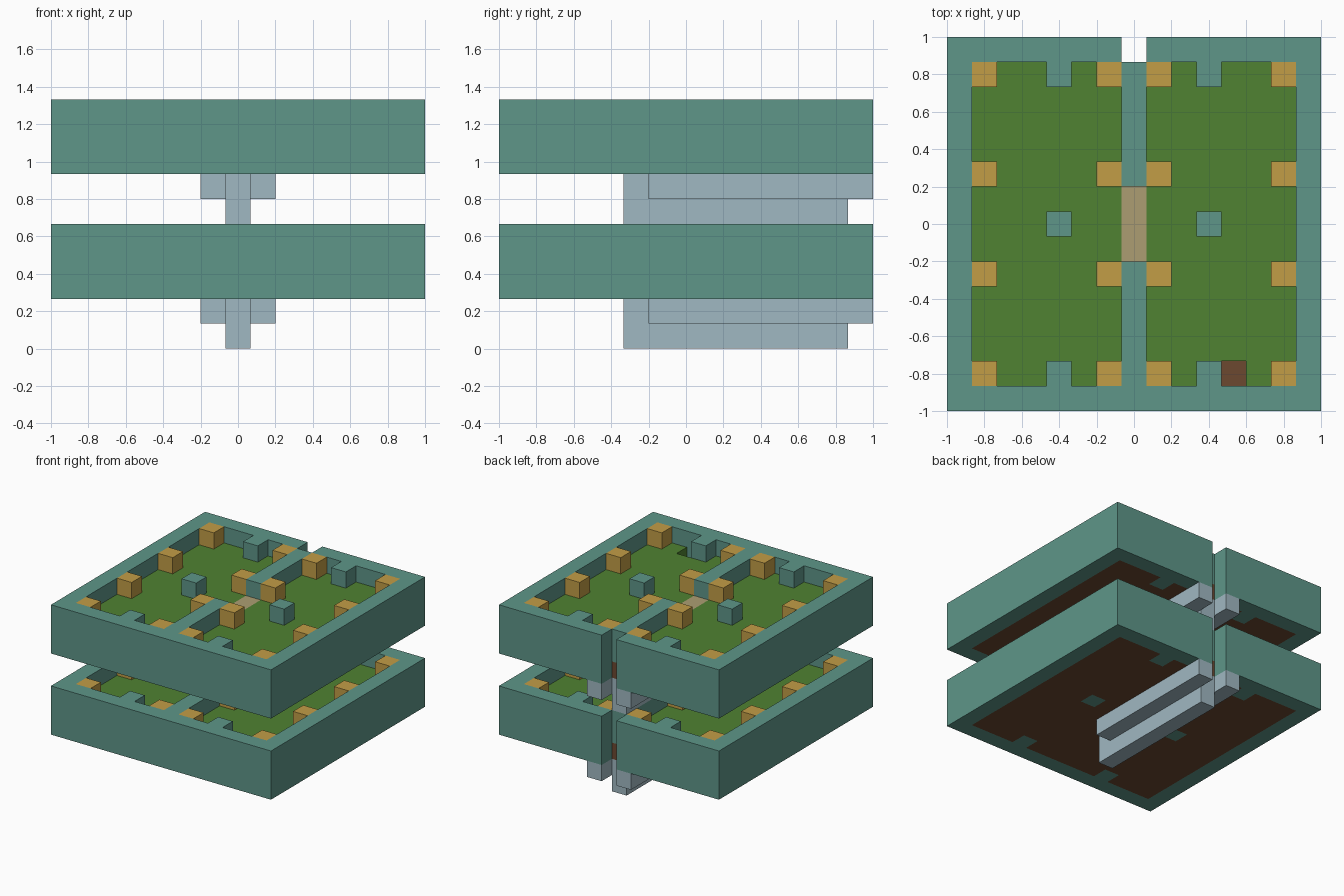
import bpy
import bmesh

if "Cube" in bpy.data.objects:
    bpy.data.objects.remove(bpy.data.objects["Cube"])

N = 15          # blocks along each side
U = 2 / N       # size of one block


def linear(c):
    c /= 255
    return c / 12.92 if c <= 0.04045 else ((c + 0.055) / 1.055) ** 2.4


def material(name, *rgb):
    colour = [linear(c) for c in rgb] + [1]
    mat = bpy.data.materials.new(name)
    mat.use_nodes = True
    mat.diffuse_color = colour
    bsdf = mat.node_tree.nodes["Principled BSDF"]
    bsdf.inputs["Base Color"].default_value = colour
    bsdf.inputs["Roughness"].default_value = 0.8
    return mat


TEAL = material("teal stone", 94, 150, 137)
GRASS = material("grass green", 80, 130, 50)
DIRT = material("dirt brown", 108, 72, 48)
WOOD = material("crate ochre", 194, 157, 70)
SAND = material("path tan", 172, 158, 114)
STEEL = material("pale blue grey", 160, 184, 194)


def layer(name, cells, low, high, mat):
    """Raise a set of plan cells into one solid, leaving out inner walls."""
    bm = bmesh.new()

    def face(*corners):
        bm.faces.new([bm.verts.new(((x - N / 2) * U, (y - N / 2) * U, z * U))
                      for x, y, z in corners])

    for i, j in cells:
        plan = [(i, j), (i + 1, j), (i + 1, j + 1), (i, j + 1)]
        face(*[(x, y, high) for x, y in plan])
        face(*[(x, y, low) for x, y in reversed(plan)])
        neighbours = [(i, j - 1), (i + 1, j), (i, j + 1), (i - 1, j)]
        for k, beside in enumerate(neighbours):
            if beside not in cells:
                a, b = plan[k], plan[(k + 1) % 4]
                face((*a, low), (*b, low), (*b, high), (*a, high))
    bmesh.ops.remove_doubles(bm, verts=bm.verts, dist=U / 100)
    mesh = bpy.data.meshes.new(name)
    bm.to_mesh(mesh)
    bm.free()
    mesh.materials.append(mat)
    obj = bpy.data.objects.new(name, mesh)
    bpy.context.collection.objects.link(obj)


def area(x0, x1, y0, y1):
    """Plan cells of a rectangle, both ends included."""
    return {(i, j) for i in range(x0, x1 + 1) for j in range(y0, y1 + 1)}


# Plan of one storey
LAST, MID = N - 1, N // 2
inside = area(1, LAST - 1, 1, LAST - 1)
posts = {(i, j) for i in (4, 10) for j in (1, MID, 13)}
outer_wall = area(0, LAST, 0, LAST) - inside - {(MID, LAST)} | posts
path = area(MID, MID, 6, 8)
divider = area(MID, MID, 1, LAST - 1) - path
pit = {(11, 1)}
ground = inside - posts
crates = [(i, j) for i in (1, 6, 8, 13) for j in (1, 5, 9, 13)]

# Two equal storeys, each with support rails under it
for storey, base in (("lower", 0), ("upper", 5)):
    layer(storey + "_centre_rail", area(MID, MID, 5, 13), base, base + 2, STEEL)
    for side, i in (("right", MID - 1), ("left", MID + 1)):
        layer(f"{storey}_{side}_rail", area(i, i, 6, LAST), base + 1, base + 2, STEEL)
    layer(storey + "_outer_wall", outer_wall, base + 2, base + 5, TEAL)
    layer(storey + "_dirt", ground, base + 2, base + 3, DIRT)
    layer(storey + "_grass", ground - divider - path - pit, base + 3, base + 4, GRASS)
    layer(storey + "_path", path, base + 3, base + 4, SAND)
    layer(storey + "_divider_wall", divider, base + 3, base + 5, TEAL)
    for n, cell in enumerate(crates, 1):
        layer(f"{storey}_crate_{n}", {cell}, base + 4, base + 5, WOOD)
